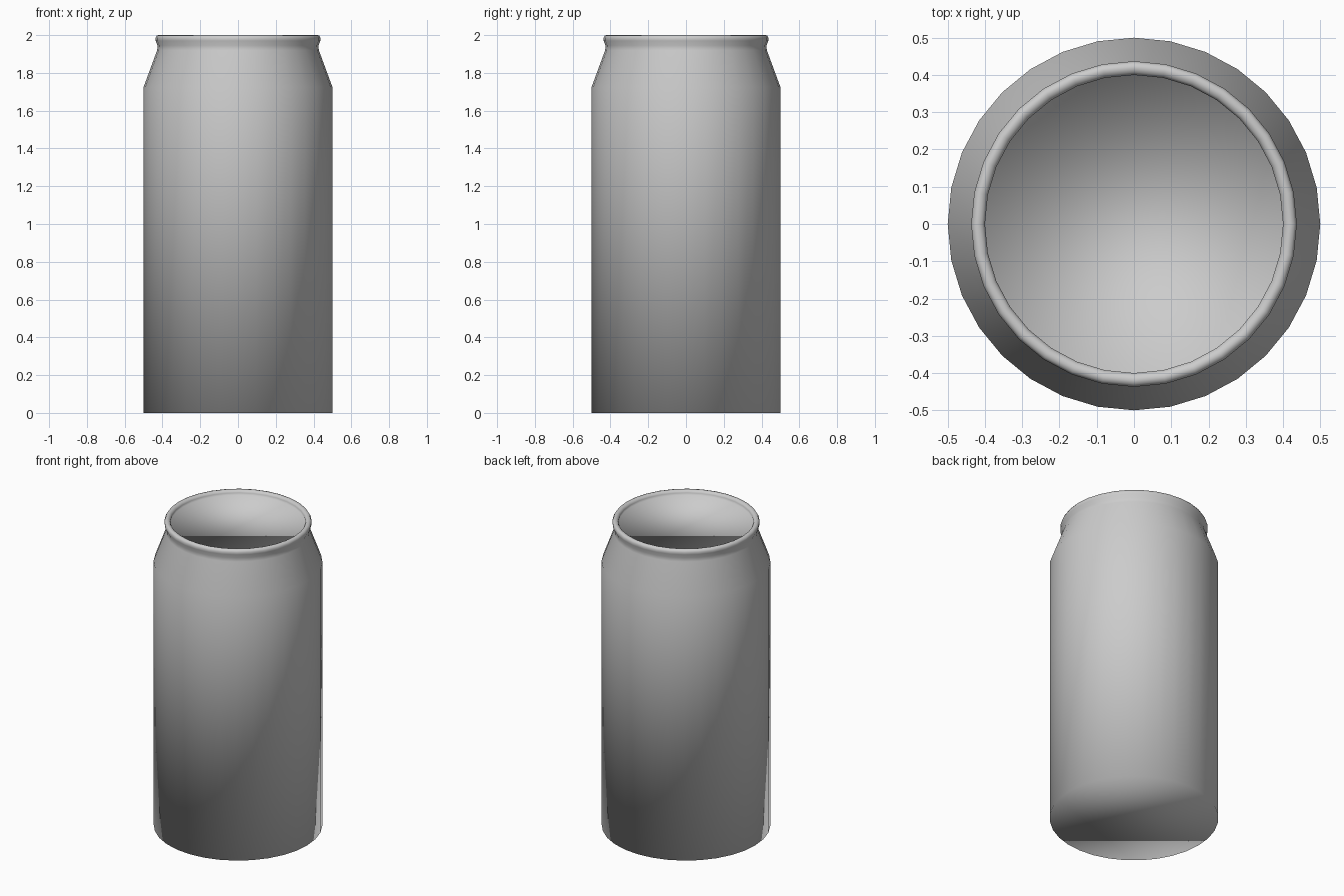
import bpy, bmesh
from math import cos, sin, tau

if "Cube" in bpy.data.objects:
    bpy.data.objects.remove(bpy.data.objects["Cube"])

SIDES = 32

# Can profile (radius, height): body, sloped shoulder, neck, rolled rim, recessed lid edge
PROFILE = [(0.50, 0.0), (0.50, 1.725), (0.428, 1.92), (0.426, 1.945),
           (0.436, 1.97), (0.437, 1.985), (0.430, 1.998), (0.418, 2.0),
           (0.407, 1.996), (0.40, 1.985), (0.40, 1.97)]


def lathe(name, profile, sides):
    bm = bmesh.new()
    rings = [[bm.verts.new((r * cos(tau * i / sides), r * sin(tau * i / sides), z))
              for i in range(sides)] for r, z in profile]
    for low, high in zip(rings, rings[1:]):
        for i in range(sides):
            j = (i + 1) % sides
            bm.faces.new((low[i], low[j], high[j], high[i]))
    # Flat base and flat recessed lid
    bm.faces.new(rings[0][::-1])
    bm.faces.new(rings[-1])
    for face in bm.faces:
        face.smooth = True
    mesh = bpy.data.meshes.new(name)
    bm.to_mesh(mesh)
    bm.free()
    obj = bpy.data.objects.new(name, mesh)
    bpy.context.collection.objects.link(obj)
    return obj


lathe("drink_can", PROFILE, SIDES)
